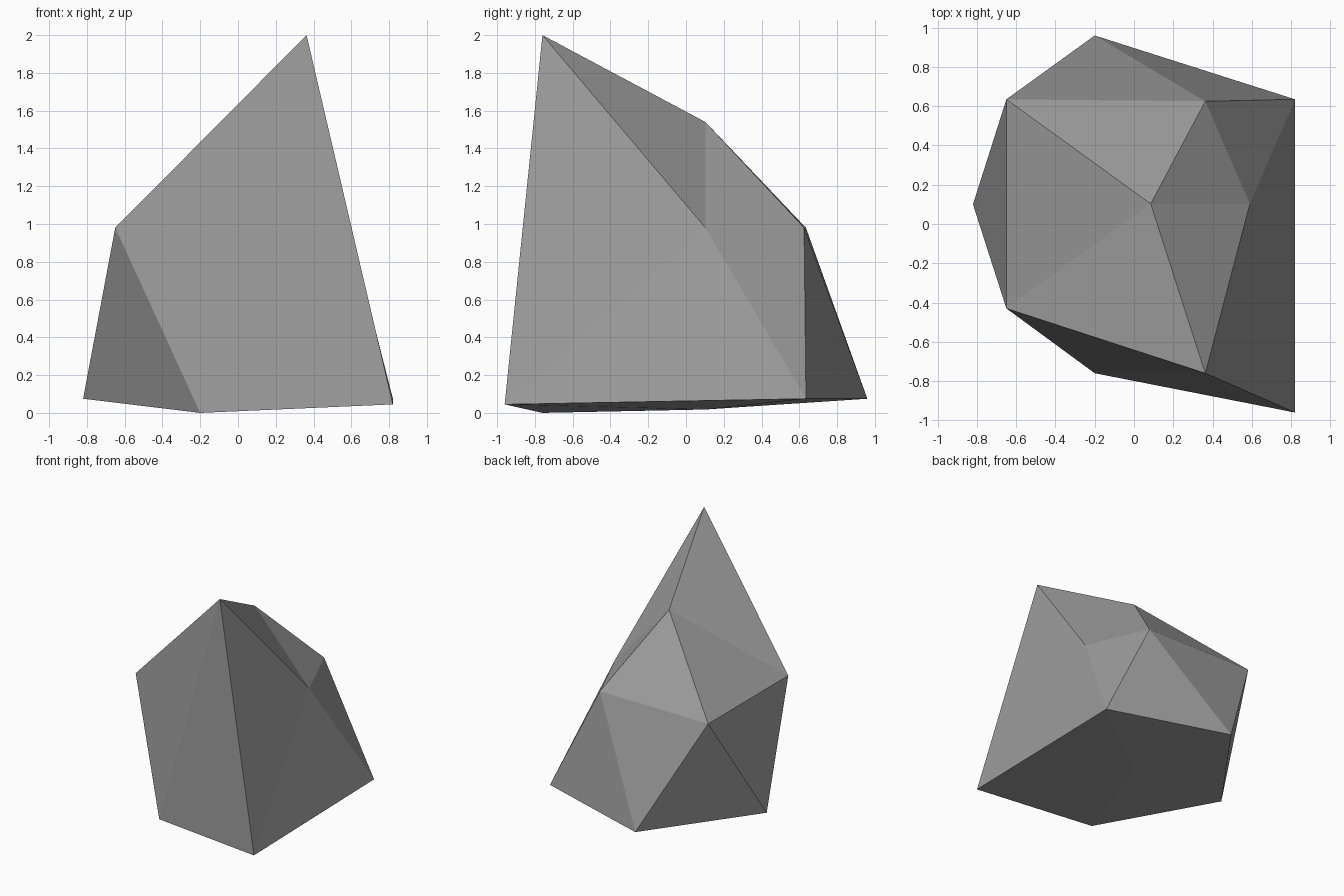
import bpy, bmesh

if "Cube" in bpy.data.objects:
    bpy.data.objects.remove(bpy.data.objects["Cube"])

# Low-poly boulder: a distorted 20-sided stone made of two staggered rings and two end points
LOWER = [(0.82, -0.96, 0.045), (-0.2, -0.76, 0.0), (-0.82, 0.1, 0.075),
         (-0.2, 0.96, 0.075), (0.82, 0.635, 0.075)]
UPPER = [(0.363, -0.76, 2.0), (-0.65, -0.43, 0.98), (-0.65, 0.635, 0.98),
         (0.363, 0.625, 0.98), (0.59, 0.103, 0.98)]
TOP, BOTTOM = (0.085, 0.103, 1.54), (0.085, 0.103, 0.018)

bm = bmesh.new()
low = [bm.verts.new(p) for p in LOWER]
up = [bm.verts.new(p) for p in UPPER]
top, bottom = bm.verts.new(TOP), bm.verts.new(BOTTOM)

# Caps and the zigzag side band
for i in range(5):
    j = (i + 1) % 5
    bm.faces.new((up[i], up[j], top))
    bm.faces.new((low[i], low[j], bottom))
    bm.faces.new((low[i], up[i], low[j]))
    bm.faces.new((up[i], up[j], low[j]))
bmesh.ops.recalc_face_normals(bm, faces=bm.faces)

mesh = bpy.data.meshes.new("boulder")
bm.to_mesh(mesh)
bm.free()
boulder = bpy.data.objects.new("boulder", mesh)
bpy.context.collection.objects.link(boulder)

# Plain grey stone
stone = bpy.data.materials.new("stone grey")
stone.diffuse_color = (0.33, 0.33, 0.33, 1)
stone.use_nodes = True
stone.node_tree.nodes["Principled BSDF"].inputs["Base Color"].default_value = stone.diffuse_color
mesh.materials.append(stone)
